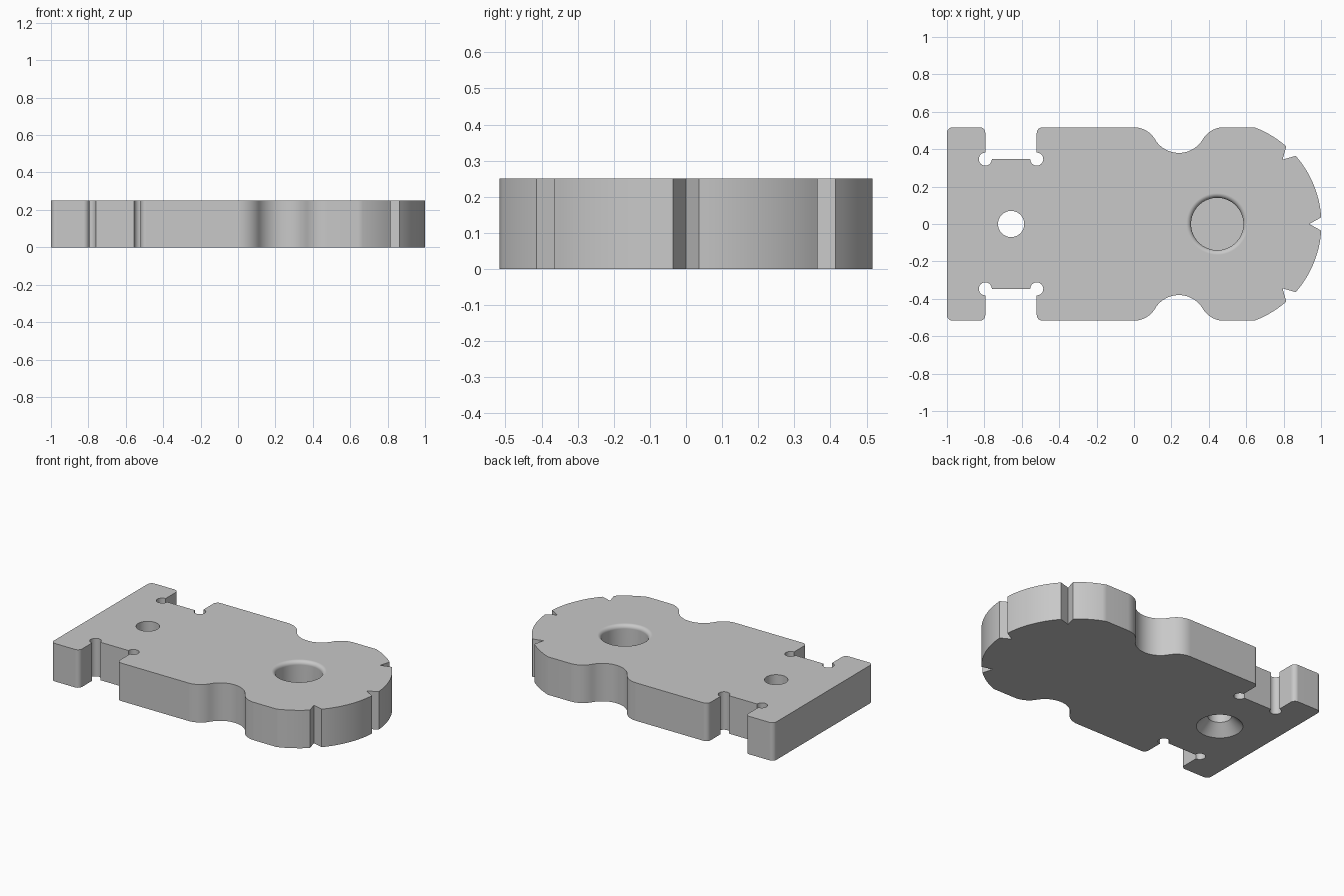
import bpy, bmesh
from math import sin, cos, radians, pi, atan2, degrees, asin

if "Cube" in bpy.data.objects:
    bpy.data.objects.remove(bpy.data.objects["Cube"])

THICK, HALF_W = 0.25, 0.517

grey = bpy.data.materials.new("plain grey")
grey.use_nodes = True
grey.diffuse_color = (0.58, 0.58, 0.58, 1)
grey.node_tree.nodes["Principled BSDF"].inputs["Base Color"].default_value = grey.diffuse_color


def arc(cx, cy, r, start, end, n=10):
    """Points on an arc, angles in degrees."""
    angles = [radians(start + (end - start) * i / n) for i in range(n + 1)]
    return [(cx + r * cos(a), cy + r * sin(a)) for a in angles]


def new_object(name, bm):
    bmesh.ops.recalc_face_normals(bm, faces=bm.faces)
    mesh = bpy.data.meshes.new(name)
    bm.to_mesh(mesh)
    bm.free()
    mesh.materials.append(grey)
    obj = bpy.data.objects.new(name, mesh)
    bpy.context.collection.objects.link(obj)
    return obj


def lathe(name, x, profile, n=64):
    """Closed solid turned around a vertical axis from (radius, z) points."""
    bm = bmesh.new()
    rings = [[bm.verts.new((x + r * cos(2 * pi * i / n), r * sin(2 * pi * i / n), z))
              for i in range(n)] for r, z in profile]
    for a, b in zip(rings, rings[1:]):
        for i in range(n):
            j = (i + 1) % n
            bm.faces.new((a[i], a[j], b[j], b[i]))
    bm.faces.new(rings[0])
    bm.faces.new(rings[-1])
    return new_object(name, bm)


# Half outline, from the square end to the round end
corner = 0.03
corner_y = HALF_W - corner
half = arc(-1 + corner, corner_y, corner, 180, 90, 6)
half += arc(-0.795 - corner, corner_y, corner, 90, 0, 6)
# Side slot with round corner reliefs
half += arc(-0.795, 0.347, 0.035, 90, 360, 18)
half += arc(-0.52, 0.347, 0.035, 180, 450, 18)
half += arc(-0.52 + corner, corner_y, corner, 180, 90, 6)
# Waist scoop blended into the straight sides
blend, scoop = 0.13, 0.149
blend_y, scoop_y = HALF_W - blend, 0.38 + scoop
t = degrees(atan2(scoop_y - blend_y, 0.24))
half += arc(0, blend_y, blend, 90, t)
half += arc(0.24, scoop_y, scoop, 180 + t, 360 - t, 20)[1:]
half += arc(0.48, blend_y, blend, 180 - t, 90)[1:]
# Round end with V notches
cx, R, notch_r, gap = 0.45, 0.552, 0.487, 3.7
half += arc(cx, 0, R, degrees(asin(HALF_W / R)), 45 + gap, 8)
half += arc(cx, 0, notch_r, 45, 45, 1)[:1]
half += arc(cx, 0, R, 45 - gap, gap, 16)

outline = half + [(cx + notch_r, 0)] + [(x, -y) for x, y in reversed(half)]

# Plate
bm = bmesh.new()
face = bm.faces.new([bm.verts.new((x, y, 0)) for x, y in outline])
extruded = bmesh.ops.extrude_face_region(bm, geom=[face])["geom"]
bmesh.ops.translate(bm, vec=(0, 0, THICK),
                    verts=[v for v in extruded if isinstance(v, bmesh.types.BMVert)])
plate = new_object("plate", bm)

# Blind bore with a rounded rim, and a through hole countersunk underneath
fillet, bore, depth = 0.025, 0.14, 0.2
rim = [(bore + fillet - fillet * cos(a), THICK - fillet + fillet * sin(a))
       for a in (radians(15 * i) for i in range(7))]
cutters = [
    lathe("bore_cutter", 0.445, [(bore, THICK - depth)] + rim + [(bore + fillet, THICK + 0.1)]),
    lathe("hole_cutter", -0.657, [(0.137, -0.1), (0.137, 0), (0.07, 0.067), (0.07, THICK + 0.1)]),
]

bpy.ops.object.select_all(action="DESELECT")
bpy.context.view_layer.objects.active = plate
plate.select_set(True)
for cutter in cutters:
    cutter.hide_render = True
    cut = plate.modifiers.new(cutter.name, "BOOLEAN")
    cut.operation, cut.solver, cut.object = "DIFFERENCE", "EXACT", cutter
    bpy.ops.object.modifier_apply(modifier=cut.name)
    bpy.data.objects.remove(cutter)

# Smooth curved walls, crisp edges, flat top and bottom
bpy.ops.object.shade_smooth_by_angle(angle=radians(30))
weighted = plate.modifiers.new("flat_faces", "WEIGHTED_NORMAL")
weighted.keep_sharp = True
